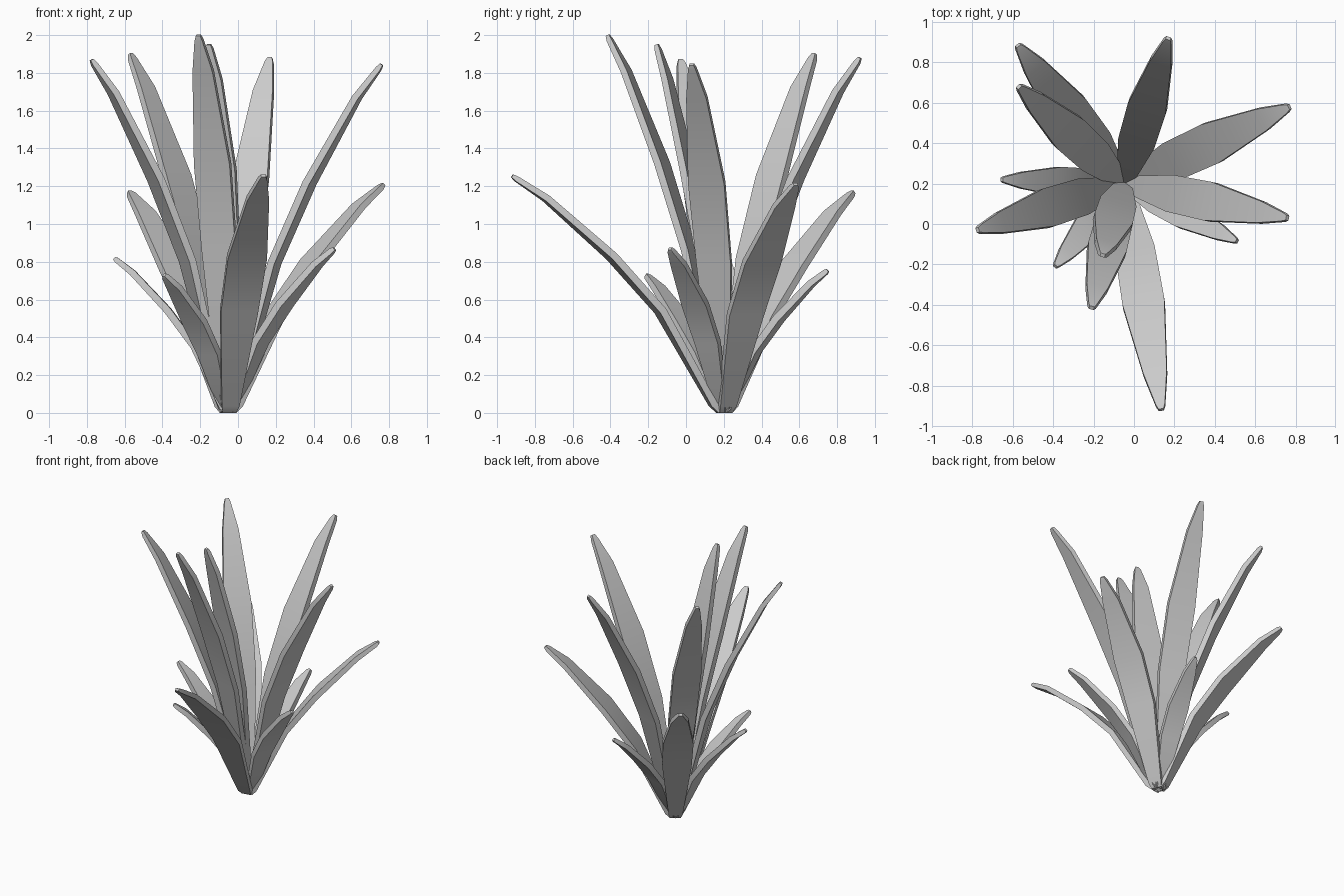
import bpy, bmesh
from mathutils import Vector

if "Cube" in bpy.data.objects:
    bpy.data.objects.remove(bpy.data.objects["Cube"])

BASE = Vector((-0.05, 0.20, 0.0))

# Shared leaf outline: radial fraction, height fraction, width fraction, thickness
PROFILE = [(0.02, 0.006, 0.35, 0.030), (0.05, 0.035, 0.45, 0.036),
           (0.30, 0.43, 0.95, 0.038), (0.53, 0.66, 1.00, 0.038),
           (0.84, 0.905, 0.56, 0.034), (0.98, 0.987, 0.22, 0.028),
           (1.00, 1.00, 0.12, 0.018)]

# Leaf tips grouped by tier: width, then tip positions
TIERS = {
    "tall_leaf": (0.195, [(0.17, 0.92, 1.88), (-0.57, 0.68, 1.90), (-0.775, -0.03, 1.87),
                          (-0.21, -0.415, 2.0), (-0.155, -0.155, 1.95), (0.76, 0.03, 1.845)]),
    "middle_leaf": (0.21, [(-0.575, 0.885, 1.17), (0.135, -0.92, 1.255), (0.77, 0.58, 1.21)]),
    "low_leaf": (0.145, [(-0.655, 0.22, 0.82), (-0.39, -0.21, 0.73),
                         (0.51, -0.085, 0.87), (0.08, 0.75, 0.755)]),
}


def make_leaf(name, tip, width):
    span = Vector((tip[0], tip[1], 0)) - BASE
    side = Vector((-span.y, span.x, 0)).normalized()
    centres = [BASE + span * r + Vector((0, 0, tip[2] * z)) for r, z, _, _ in PROFILE]
    bm = bmesh.new()
    rings = []
    for i, (_, _, w, t) in enumerate(PROFILE):
        along = centres[min(i + 1, len(centres) - 1)] - centres[max(i - 1, 0)]
        normal = along.cross(side).normalized()
        s, n = side * width * w / 2, normal * t / 2
        rings.append([bm.verts.new(centres[i] + o) for o in (-s - n, s - n, s + n, -s + n)])
    for a, b in zip(rings, rings[1:]):
        for k in range(4):
            j = (k + 1) % 4
            bm.faces.new((a[k], a[j], b[j], b[k]))
    bm.faces.new(rings[0][::-1])
    bm.faces.new(rings[-1])
    bmesh.ops.recalc_face_normals(bm, faces=bm.faces[:])
    for v in bm.verts:
        v.co.z = max(v.co.z, 0)
    mesh = bpy.data.meshes.new(name)
    bm.to_mesh(mesh)
    bm.free()
    obj = bpy.data.objects.new(name, mesh)
    bpy.context.collection.objects.link(obj)
    # Smooth blades with crisp rims
    bpy.ops.object.select_all(action='DESELECT')
    obj.select_set(True)
    bpy.context.view_layer.objects.active = obj
    bpy.ops.object.shade_smooth_by_angle(angle=0.7)


for tier, (width, tips) in TIERS.items():
    for i, tip in enumerate(tips, 1):
        make_leaf(f"{tier}_{i}", tip, width)
